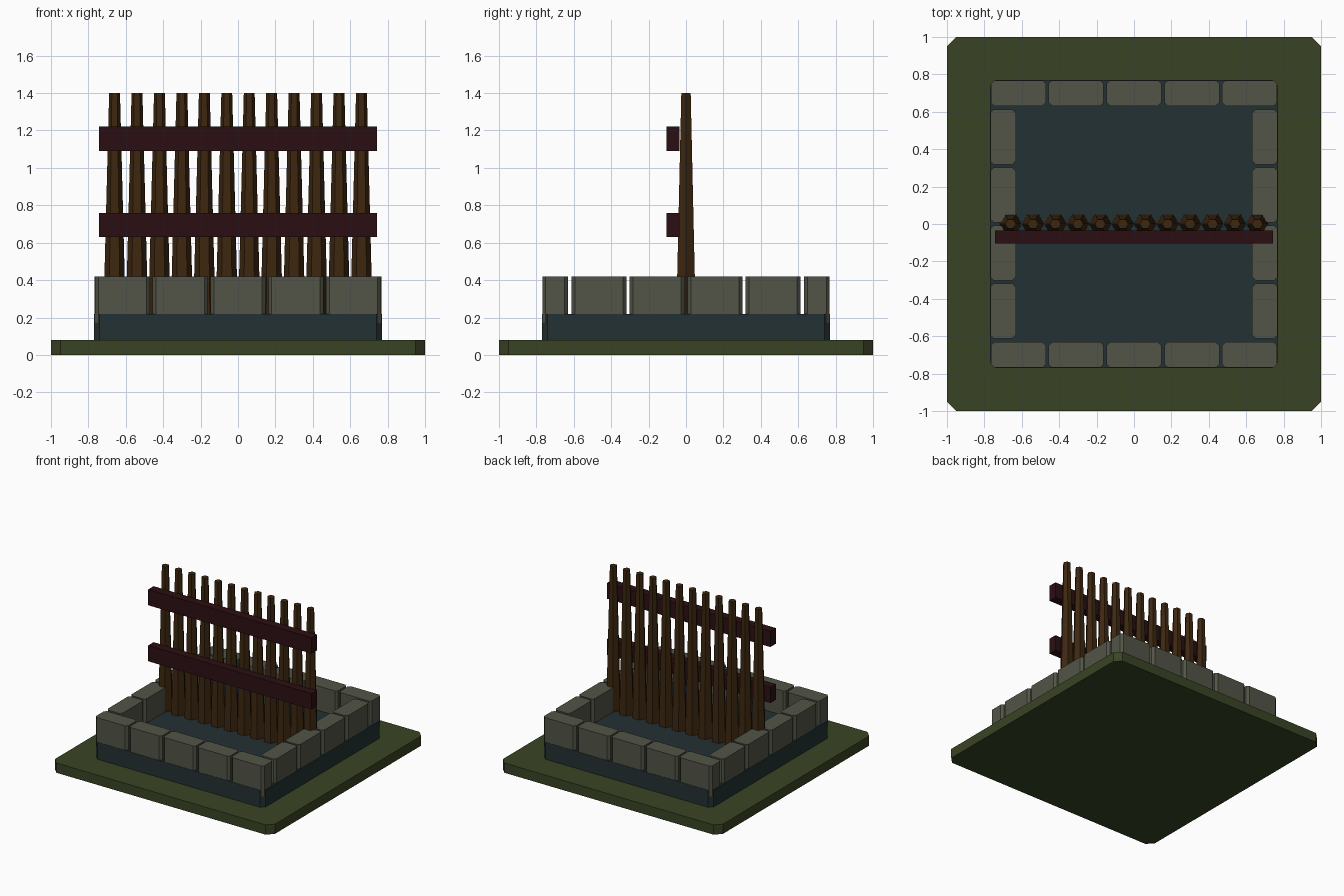
import bpy, bmesh, math

if "Cube" in bpy.data.objects:
    bpy.data.objects.remove(bpy.data.objects["Cube"])


def material(name, rgb):
    # 8-bit display colour -> linear diffuse colour
    m = bpy.data.materials.new(name)
    lin = [((c / 255 + 0.055) / 1.055) ** 2.4 for c in rgb]
    m.diffuse_color = (*lin, 1)
    m.use_nodes = True
    m.node_tree.nodes["Principled BSDF"].inputs["Base Color"].default_value = m.diffuse_color
    return m


GRASS = material("grass green", (57, 68, 36))
WATER = material("dark slate", (36, 49, 51))
STONE = material("grey stone", (82, 84, 71))
WOOD = material("brown wood", (61, 39, 16))
RAIL = material("dark red wood", (43, 15, 18))


def finish(name, bm, mat):
    bmesh.ops.recalc_face_normals(bm, faces=bm.faces)
    mesh = bpy.data.meshes.new(name)
    bm.to_mesh(mesh)
    bm.free()
    mesh.materials.append(mat)
    ob = bpy.data.objects.new(name, mesh)
    bpy.context.collection.objects.link(ob)
    return ob


def block(name, mat, x, y, z0, z1, w, d, chamfer=0.0):
    """Box with optionally chamfered vertical edges."""
    bm = bmesh.new()
    a, b, c = w / 2, d / 2, chamfer
    if c:
        pts = [(a, -b + c), (a, b - c), (a - c, b), (-a + c, b),
               (-a, b - c), (-a, -b + c), (-a + c, -b), (a - c, -b)]
    else:
        pts = [(a, -b), (a, b), (-a, b), (-a, -b)]
    face = bm.faces.new([bm.verts.new((x + px, y + py, z0)) for px, py in pts])
    ext = bmesh.ops.extrude_face_region(bm, geom=[face], use_keep_orig=True)
    for v in ext["geom"]:
        if isinstance(v, bmesh.types.BMVert):
            v.co.z = z1
    return finish(name, bm, mat)


# Grass slab and the slate bed on it
block("grass_base", GRASS, 0, 0, 0, 0.08, 2, 2, 0.05)
block("slate_bed", WATER, 0, 0, 0.08, 0.22, 1.54, 1.54, 0.03)

# Ring of kerb stones: five front and back, four on each side
for s, side in ((-1, "front"), (1, "back")):
    for i in range(5):
        block(f"{side}_stone_{i + 1}", STONE, (i - 2) * 0.309, s * 0.70,
              0.17, 0.42, 0.294, 0.136, 0.018)
for s, side in ((-1, "left"), (1, "right")):
    for i in range(4):
        block(f"{side}_stone_{i + 1}", STONE, s * 0.70, (i - 1.5) * 0.31,
              0.17, 0.42, 0.136, 0.294, 0.018)

# Row of tapered six-sided stakes, corners pointing along x
for i in range(12):
    bm = bmesh.new()
    rings = []
    for r, z in ((0.06, 0.20), (0.029, 1.40)):
        rings.append([bm.verts.new((-0.66 + i * 0.12 + r * math.cos(k * math.pi / 3),
                                    r * math.sin(k * math.pi / 3), z))
                      for k in range(6)])
    lo, hi = rings
    for k in range(6):
        n = (k + 1) % 6
        bm.faces.new((lo[k], lo[n], hi[n], hi[k]))
    bm.faces.new(lo)
    bm.faces.new(hi)
    finish(f"stake_{i + 1}", bm, WOOD)

# Two cross rails in front of the stakes
for name, z in (("lower_rail", 0.63), ("upper_rail", 1.09)):
    block(name, RAIL, 0, -0.07, z, z + 0.13, 1.485, 0.07)
